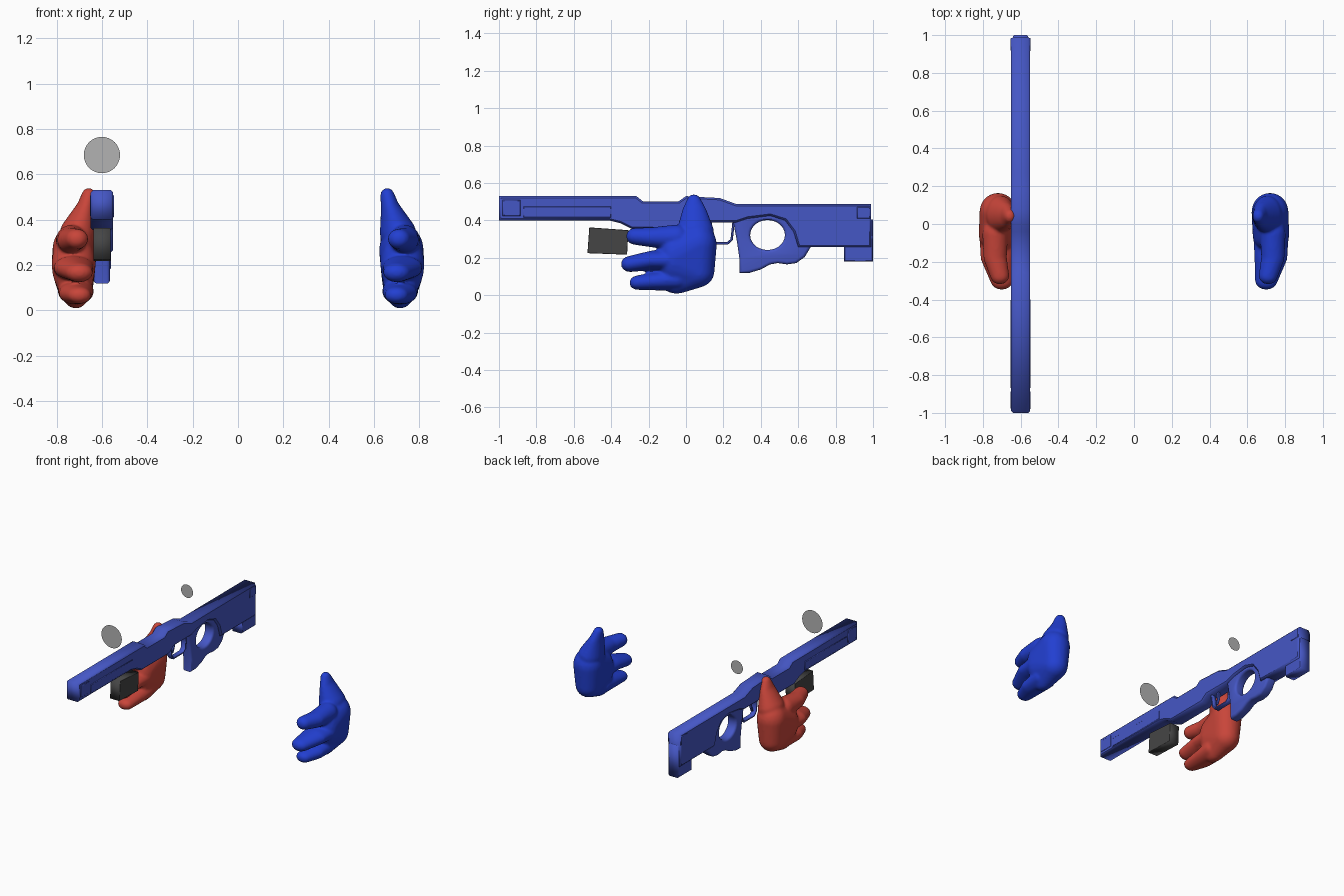
import bpy, bmesh, math
from mathutils import Matrix, Vector

if "Cube" in bpy.data.objects:
    bpy.data.objects.remove(bpy.data.objects["Cube"])

GX = -0.60  # centre plane of the rifle


def material(name, rgb):
    m = bpy.data.materials.new(name)
    m.diffuse_color = (*rgb, 1)
    m.use_nodes = True
    m.node_tree.nodes["Principled BSDF"].inputs["Base Color"].default_value = m.diffuse_color
    return m


GUN = material("rifle blue", (0.06, 0.095, 0.56))
BLUE = material("hand blue", (0.016, 0.05, 0.64))
RED = material("hand red", (0.58, 0.06, 0.042))
DARK = material("magazine grey", (0.06, 0.06, 0.06))
GLASS = material("lens grey", (0.45, 0.45, 0.45))


def add(name, mesh, mat, smooth=False):
    ob = bpy.data.objects.new(name, mesh)
    bpy.context.collection.objects.link(ob)
    mesh.materials.clear()
    mesh.materials.append(mat)
    if smooth:
        bpy.ops.object.select_all(action='DESELECT')
        ob.select_set(True)
        bpy.context.view_layer.objects.active = ob
        bpy.ops.object.shade_smooth_by_angle(angle=math.radians(40))
    return ob


def plate(name, loops, half, mat, bevel=0.01, res=0, smooth=False):
    """Side profile (y, z) loops, extruded across x with bevelled rims; inner loops are holes."""
    cu = bpy.data.curves.new(name + " profile", 'CURVE')
    cu.dimensions, cu.fill_mode = '2D', 'BOTH'
    cu.extrude, cu.bevel_depth, cu.bevel_resolution = half - bevel, bevel, res
    cu.offset = -bevel
    for pts in loops:
        sp = cu.splines.new('POLY')
        sp.points.add(len(pts) - 1)
        for p, (y, z) in zip(sp.points, pts):
            p.co = (y, z, 0, 1)
        sp.use_cyclic_u = True
    tmp = bpy.data.objects.new(name + " profile", cu)
    bpy.context.collection.objects.link(tmp)
    dg = bpy.context.evaluated_depsgraph_get()
    me = bpy.data.meshes.new_from_object(tmp.evaluated_get(dg))
    bpy.data.objects.remove(tmp)
    me.transform(Matrix(((0, 0, 1, GX), (1, 0, 0, 0), (0, 1, 0, 0), (0, 0, 0, 1))))
    bm = bmesh.new()
    bm.from_mesh(me)
    bmesh.ops.remove_doubles(bm, verts=bm.verts, dist=1e-5)
    bmesh.ops.recalc_face_normals(bm, faces=bm.faces)
    bm.to_mesh(me)
    bm.free()
    return add(name, me, mat, smooth)


def rect(y0, y1, z0, z1):
    return [(y0, z0), (y1, z0), (y1, z1), (y0, z1)]


# Receiver, fore-end and stock in one slab
plate("rifle_body", [[
    (-1, 0.40), (-0.41, 0.40), (-0.35, 0.385), (-0.29, 0.355), (0.02, 0.355), (0.07, 0.39),
    (0.27, 0.39), (0.33, 0.41), (0.45, 0.425), (0.53, 0.40), (0.575, 0.34), (0.60, 0.257),
    (0.99, 0.257), (0.99, 0.487), (0.27, 0.487), (0.18, 0.52), (0.08, 0.525), (0.0, 0.53),
    (-0.04, 0.502), (-0.23, 0.502), (-0.265, 0.53), (-1, 0.53)]], 0.05, GUN, 0.01)

# Slimmer grip with thumbhole
hole = [(0.436 + 0.093 * math.cos(i * math.tau / 28), 0.322 + 0.08 * math.sin(i * math.tau / 28))
        for i in range(28)]
plate("thumbhole_grip", [[
    (0.235, 0.43), (0.255, 0.38), (0.272, 0.29), (0.285, 0.20), (0.285, 0.118), (0.34, 0.12),
    (0.40, 0.138), (0.45, 0.165), (0.49, 0.172), (0.54, 0.165), (0.59, 0.172), (0.635, 0.205),
    (0.665, 0.255), (0.665, 0.30), (0.62, 0.43)], hole], 0.036, GUN, 0.016, 2, True)

# Butt pad
plate("butt_pad", [[
    (0.845, 0.18), (1, 0.18), (1, 0.405), (0.93, 0.405), (0.93, 0.27), (0.845, 0.27)]],
    0.04, GUN, 0.006)

# Trigger guard and trigger
plate("trigger_guard", [
    [(0.07, 0.40), (0.085, 0.30), (0.11, 0.272), (0.225, 0.272), (0.25, 0.295), (0.262, 0.40)],
    [(0.085, 0.392), (0.098, 0.305), (0.117, 0.285), (0.22, 0.285), (0.238, 0.30), (0.248, 0.392)]],
    0.018, GUN, 0.003)
plate("trigger", [[(0.12, 0.40), (0.125, 0.35), (0.11, 0.31), (0.122, 0.31), (0.14, 0.35), (0.14, 0.40)]],
      0.008, GUN, 0.002)

# Raised side panels
plate("muzzle_panel", [rect(-0.98, -0.885, 0.425, 0.508)], 0.053, GUN, 0.003)
plate("fore_end_panel", [rect(-0.87, -0.40, 0.415, 0.475)], 0.053, GUN, 0.003)
plate("stock_panel", [rect(0.915, 0.985, 0.41, 0.472)], 0.053, GUN, 0.003)

# Magazine, slightly tilted
plate("magazine", [[(-0.527, 0.225), (-0.315, 0.217), (-0.308, 0.348), (-0.517, 0.363)]],
      0.037, DARK, 0.002)

# Floating sight lenses
for name, y, r in (("front_lens", -0.56, 0.08), ("rear_lens", 0.286, 0.047)):
    bm = bmesh.new()
    bmesh.ops.create_circle(bm, cap_ends=True, segments=32, radius=r,
                            matrix=Matrix.Translation((GX, y, 0.685)) @ Matrix.Rotation(math.pi / 2, 4, 'X'))
    me = bpy.data.meshes.new(name)
    bm.to_mesh(me)
    bm.free()
    add(name, me, GLASS)


# Unit sphere points used for the hand volumes
bm = bmesh.new()
bmesh.ops.create_icosphere(bm, subdivisions=3, radius=1)
BALL = [v.co.copy() for v in bm.verts]
bm.free()


def hull(bm, side, balls):
    """Wrap a closed skin around ellipsoids given as centre and radii."""
    vs = [bm.verts.new((side * (x + rx * p.x), y + ry * p.y, z + rz * p.z))
          for x, y, z, rx, ry, rz in balls for p in BALL]
    res = bmesh.ops.convex_hull(bm, input=vs)
    inner = {v for v in res["geom_interior"] + res["geom_unused"] if isinstance(v, bmesh.types.BMVert)}
    bmesh.ops.delete(bm, geom=list(inner), context='VERTS')


PALM = [(0.72, 0.065, 0.27, 0.098, 0.1, 0.11), (0.72, 0.06, 0.13, 0.085, 0.093, 0.09),
        (0.725, -0.06, 0.20, 0.097, 0.09, 0.14), (0.715, -0.05, 0.08, 0.06, 0.09, 0.072)]
FINGERS = [
    [(0.735, -0.05, 0.31, 0.068, 0.07, 0.068), (0.735, -0.18, 0.31, 0.062, 0.05, 0.054),
     (0.71, -0.275, 0.315, 0.05, 0.045, 0.045)],
    [(0.725, -0.05, 0.19, 0.095, 0.07, 0.06), (0.725, -0.18, 0.187, 0.088, 0.05, 0.052),
     (0.70, -0.30, 0.167, 0.06, 0.048, 0.043)],
    [(0.715, -0.05, 0.085, 0.08, 0.07, 0.06), (0.715, -0.17, 0.075, 0.075, 0.05, 0.049),
     (0.70, -0.26, 0.067, 0.053, 0.043, 0.038)]]
THUMB = [(0.705, 0.05, 0.34, 0.08, 0.1, 0.08), (0.672, 0.045, 0.445, 0.042, 0.067, 0.05),
         (0.658, 0.042, 0.51, 0.031, 0.036, 0.03)]

# Cartoon hands: palm, three fingers and a raised thumb fused together
for name, side, mat in (("left_hand", 1, BLUE), ("right_hand", -1, RED)):
    bm = bmesh.new()
    hull(bm, side, PALM)
    for limb in FINGERS + [THUMB]:
        for a, b in zip(limb, limb[1:]):
            hull(bm, side, [a, b])
    bmesh.ops.recalc_face_normals(bm, faces=bm.faces)
    me = bpy.data.meshes.new(name)
    bm.to_mesh(me)
    bm.free()
    ob = add(name, me, mat)
    rm = ob.modifiers.new("fuse", 'REMESH')
    rm.mode, rm.voxel_size, rm.use_smooth_shade = 'VOXEL', 0.008, True
    sm = ob.modifiers.new("soften", 'SMOOTH')
    sm.factor, sm.iterations = 0.5, 8
